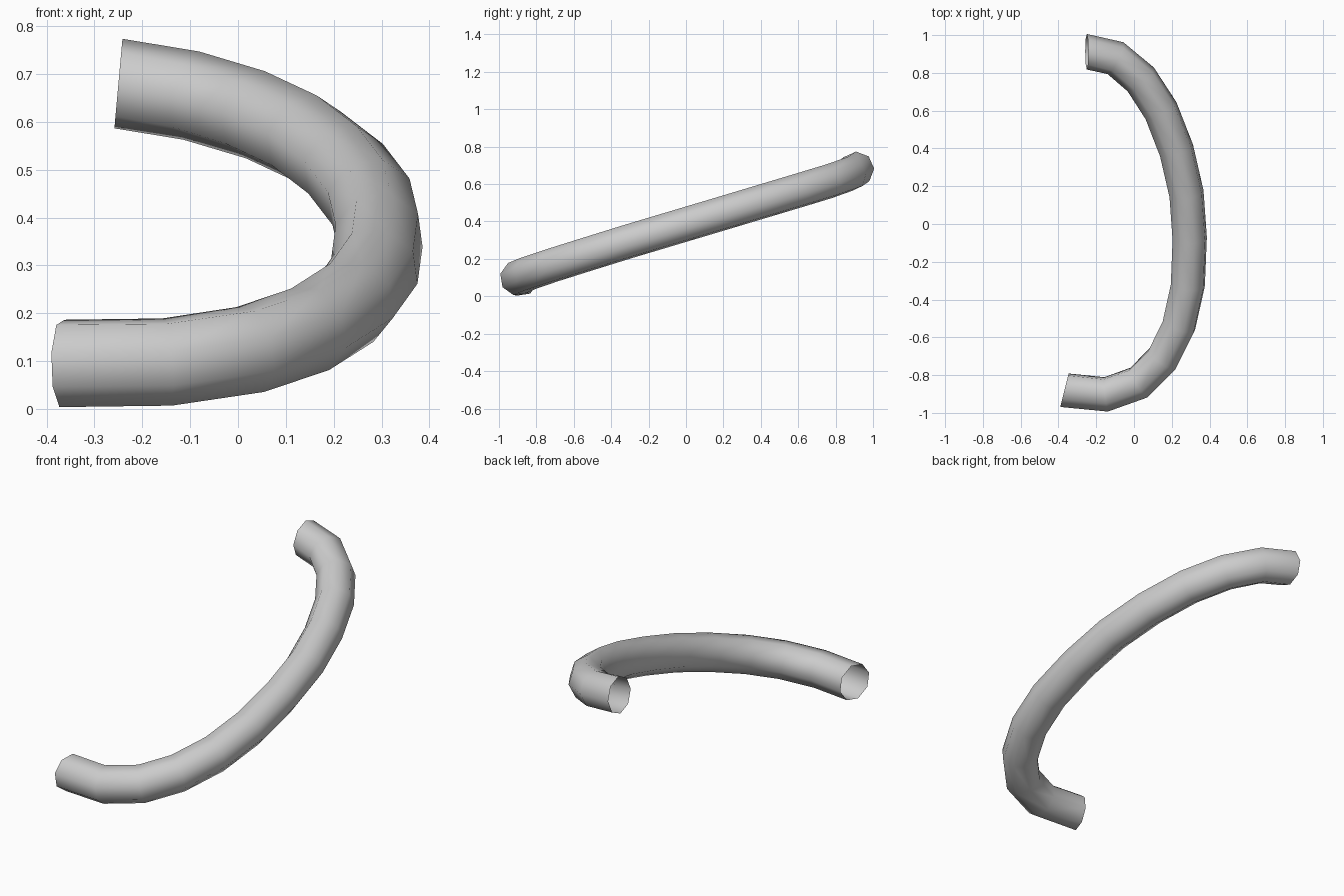
import bpy, bmesh
from math import cos, sin, radians
from mathutils import Vector

if "Cube" in bpy.data.objects:
    bpy.data.objects.remove(bpy.data.objects["Cube"])

RADIUS, SIDES = 0.094, 8

# centre line of the bent tube, lower end to upper end
path = [Vector(p) for p in (
    (-0.368, -0.88, 0.095), (-0.148, -0.902, 0.098), (0.025, -0.84, 0.124),
    (0.15, -0.715, 0.166), (0.238, -0.537, 0.222), (0.285, -0.325, 0.288),
    (0.295, -0.078, 0.362), (0.278, 0.16, 0.433), (0.225, 0.39, 0.502),
    (0.143, 0.60, 0.565), (0.036, 0.765, 0.615), (-0.098, 0.878, 0.655),
    (-0.25, 0.912, 0.68))]

# the bend lies in a tilted plane
plane_normal = Vector((0, -0.287, 0.958))
end_tangents = {0: Vector((1, -0.25, 0)), len(path) - 1: Vector((-1, 0, 0.09))}


def tangent(i):
    if i in end_tangents:
        return end_tangents[i].normalized()
    a = (path[i] - path[i - 1]).normalized()
    b = (path[i + 1] - path[i]).normalized()
    return (a + b).normalized()


# open-ended octagonal tube swept along the path
bm = bmesh.new()
rings = []
for i, centre in enumerate(path):
    t = tangent(i)
    out = t.cross(plane_normal).normalized()
    up = out.cross(t).normalized()
    ring = []
    for k in range(SIDES):
        a = radians(-15 + 360 * k / SIDES)
        ring.append(bm.verts.new(centre + RADIUS * (out * cos(a) + up * sin(a))))
    rings.append(ring)
for r0, r1 in zip(rings, rings[1:]):
    for k in range(SIDES):
        j = (k + 1) % SIDES
        bm.faces.new((r0[k], r0[j], r1[j], r1[k])).smooth = True
bm.normal_update()
# make sure the faces point away from the centre line
f = bm.faces[:][0]
if f.normal.dot(f.calc_center_median() - (path[0] + path[1]) / 2) < 0:
    bmesh.ops.reverse_faces(bm, faces=bm.faces[:])

mesh = bpy.data.meshes.new("curved_tube")
bm.to_mesh(mesh)
bm.free()
tube = bpy.data.objects.new("curved_tube", mesh)
bpy.context.collection.objects.link(tube)
